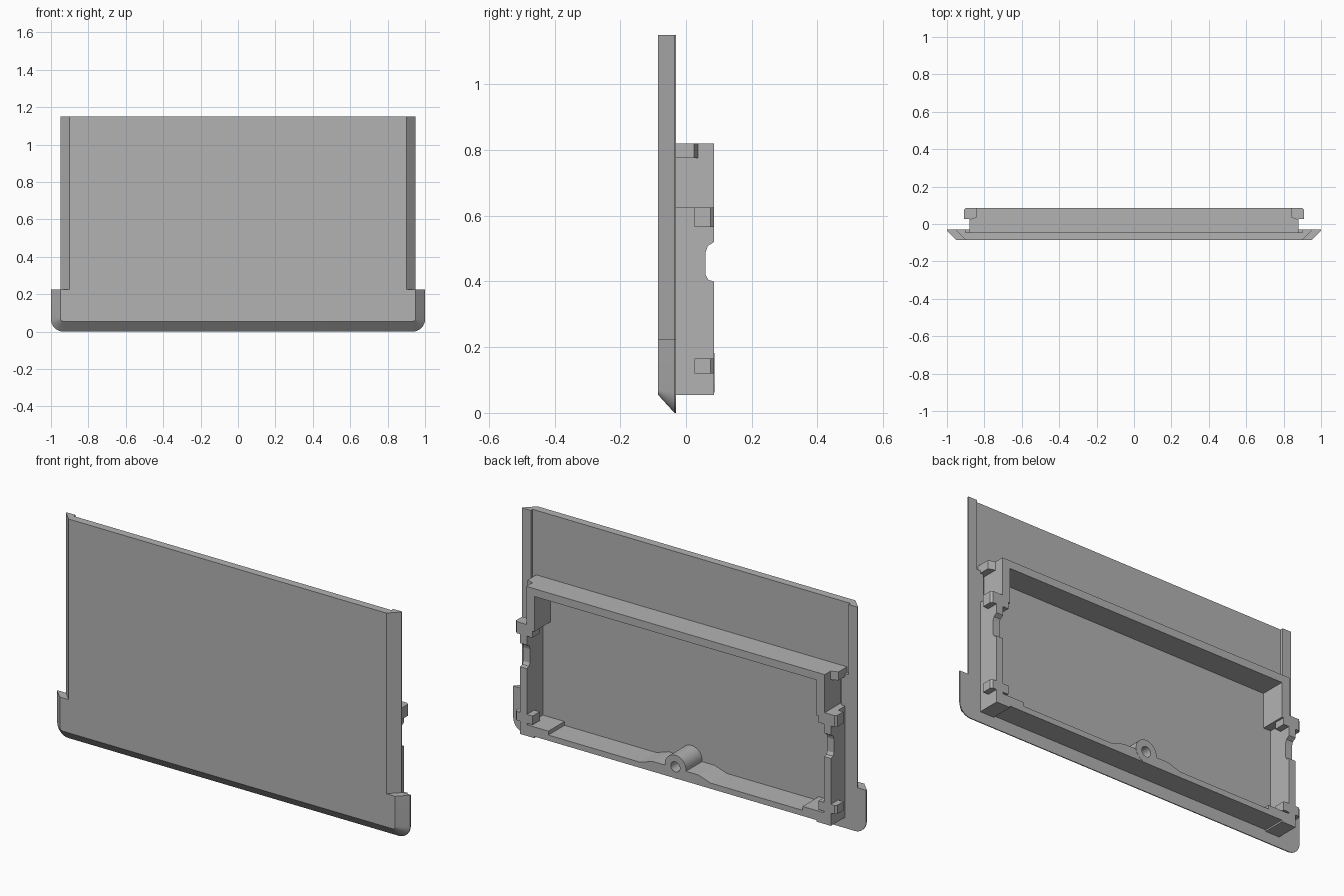
import bpy, bmesh, math

cube = bpy.data.objects.get("Cube")
if cube:
    bpy.data.objects.remove(cube, do_unlink=True)

grey = bpy.data.materials.new("plain grey")
grey.use_nodes = True
COLOUR = (0.45, 0.45, 0.45, 1)
grey.diffuse_color = COLOUR
grey.node_tree.nodes["Principled BSDF"].inputs["Base Color"].default_value = COLOUR

FLOOR, BACK = -0.045, 0.085   # panel inner face and rear of the frame


def loft(name, rings):
    """Skin a solid through rings holding equal numbers of points."""
    bm = bmesh.new()
    loops = [[bm.verts.new(p) for p in ring] for ring in rings]
    n = len(loops[0])
    for a, b in zip(loops, loops[1:]):
        for i in range(n):
            j = (i + 1) % n
            bm.faces.new((a[i], a[j], b[j], b[i]))
    bm.faces.new(loops[0])
    bm.faces.new(loops[-1])
    bmesh.ops.recalc_face_normals(bm, faces=bm.faces)
    mesh = bpy.data.meshes.new(name)
    bm.to_mesh(mesh)
    bm.free()
    mesh.materials.append(grey)
    ob = bpy.data.objects.new(name, mesh)
    bpy.context.collection.objects.link(ob)
    return ob


def prism(name, points, axis, low, high):
    """Extrude a 2D profile along x, y or z."""
    place = {"x": lambda p, d: (d, p[0], p[1]),
             "y": lambda p, d: (p[0], d, p[1]),
             "z": lambda p, d: (p[0], p[1], d)}[axis]
    return loft(name, [[place(p, d) for p in points] for d in (low, high)])


def box(name, x, y, z):
    return prism(name, [(x[0], z[0]), (x[1], z[0]), (x[1], z[1]), (x[0], z[1])], "y", *y)


def cut(ob, cutter):
    mod = ob.modifiers.new("cut", "BOOLEAN")
    mod.operation = "DIFFERENCE"
    mod.solver = "EXACT"
    mod.object = cutter
    bpy.context.view_layer.objects.active = ob
    bpy.ops.object.modifier_apply(modifier=mod.name)
    bpy.data.objects.remove(cutter, do_unlink=True)


def smooth(ob):
    bpy.ops.object.select_all(action="DESELECT")
    ob.select_set(True)
    bpy.context.view_layer.objects.active = ob
    bpy.ops.object.shade_smooth_by_angle(angle=math.radians(25))


# Front panel: bevelled outline with a wider skirt and rounded lower corners
def outline(y, inset, radius):
    side = [(0.95 - inset, 1.15), (0.95 - inset, 0.225), (1 - inset, 0.225)]
    for i in range(9):
        a = math.pi / 2 * i / 8
        side.append((1 - inset - radius * (1 - math.cos(a)),
                     inset * 1.1 + radius * (1 - math.sin(a))))
    both = side + [(-x, z) for x, z in reversed(side)]
    return [(x, y, z) for x, z in both]


panel = loft("front_panel", [outline(-0.085, 0.05, 0.015),
                             outline(-0.035, 0, 0.065), outline(-0.03, 0, 0.065)])

# Shallow recess in the rear of the panel, wide above the frame
half = [(0.9, 1.2), (0.9, 0.79), (0.86, 0.79), (0.86, 0.08)]
cut(panel, prism("recess_cutter", half + [(-x, z) for x, z in reversed(half)],
                 "y", FLOOR, 0.1))
smooth(panel)

# Rear frame rails
box("top_rail", (-0.845, 0.845), (FLOOR, BACK), (0.78, 0.82))
box("bottom_rail", (-0.82, 0.82), (FLOOR, BACK), (0.063, 0.092))

# Side walls, latches and corner blocks, repeated on each side
for s, side in ((1, "left"), (-1, "right")):
    def span(a, b):
        return tuple(sorted((s * a, s * b)))

    box(side + "_upper_wall", span(0.8, 0.845), (FLOOR, BACK), (0.6, 0.8))

    # Lower wall with a finger notch in its rear edge
    notch = [(BACK, 0.4), (0.068, 0.405), (0.06, 0.42),
             (0.06, 0.49), (0.066, 0.508), (BACK, 0.52)]
    wall = [(FLOOR, 0.055), (BACK, 0.055)] + notch + [(BACK, 0.625), (FLOOR, 0.625)]
    prism(side + "_lower_wall", wall, "x", *span(0.842, 0.88))

    # Locating tab at the top corner
    tab = [(0.8, FLOOR), (0.88, FLOOR), (0.88, 0.024), (0.845, 0.036), (0.8, 0.036)]
    prism(side + "_top_tab", [(s * x, y) for x, y in tab], "z", 0.776, 0.82)

    # Latches with a rounded outer corner
    latch = [(0.81, 0.026), (0.91, 0.026), (0.91, 0.075), (0.9, BACK), (0.81, BACK)]
    for label, low, high in (("upper", 0.566, 0.625), ("lower", 0.12, 0.165)):
        prism(f"{side}_{label}_latch", [(s * x, y) for x, y in latch], "z", low, high)

    box(side + "_corner_foot", span(0.8, 0.88), (FLOOR, BACK), (0.055, 0.112))
    box(side + "_corner_shelf", span(0.72, 0.81), (FLOOR, BACK), (0.088, 0.112))

# Screw boss on the bottom rail, with its sloped pad
pad = prism("boss_pad", [(-0.2, 0.065), (0.2, 0.065), (0.2, 0.092), (0.13, 0.115),
                         (-0.13, 0.115), (-0.2, 0.092)], "y", FLOOR, BACK)


def circle(radius, n=32):
    return [(radius * math.cos(2 * math.pi * i / n),
             0.122 + radius * math.sin(2 * math.pi * i / n)) for i in range(n)]


boss = prism("screw_boss", circle(0.06), "y", FLOOR, BACK + 0.001)
for ob in (boss, pad):
    cut(ob, prism("hole_cutter", circle(0.026), "y", -0.02, 0.2))
smooth(boss)
